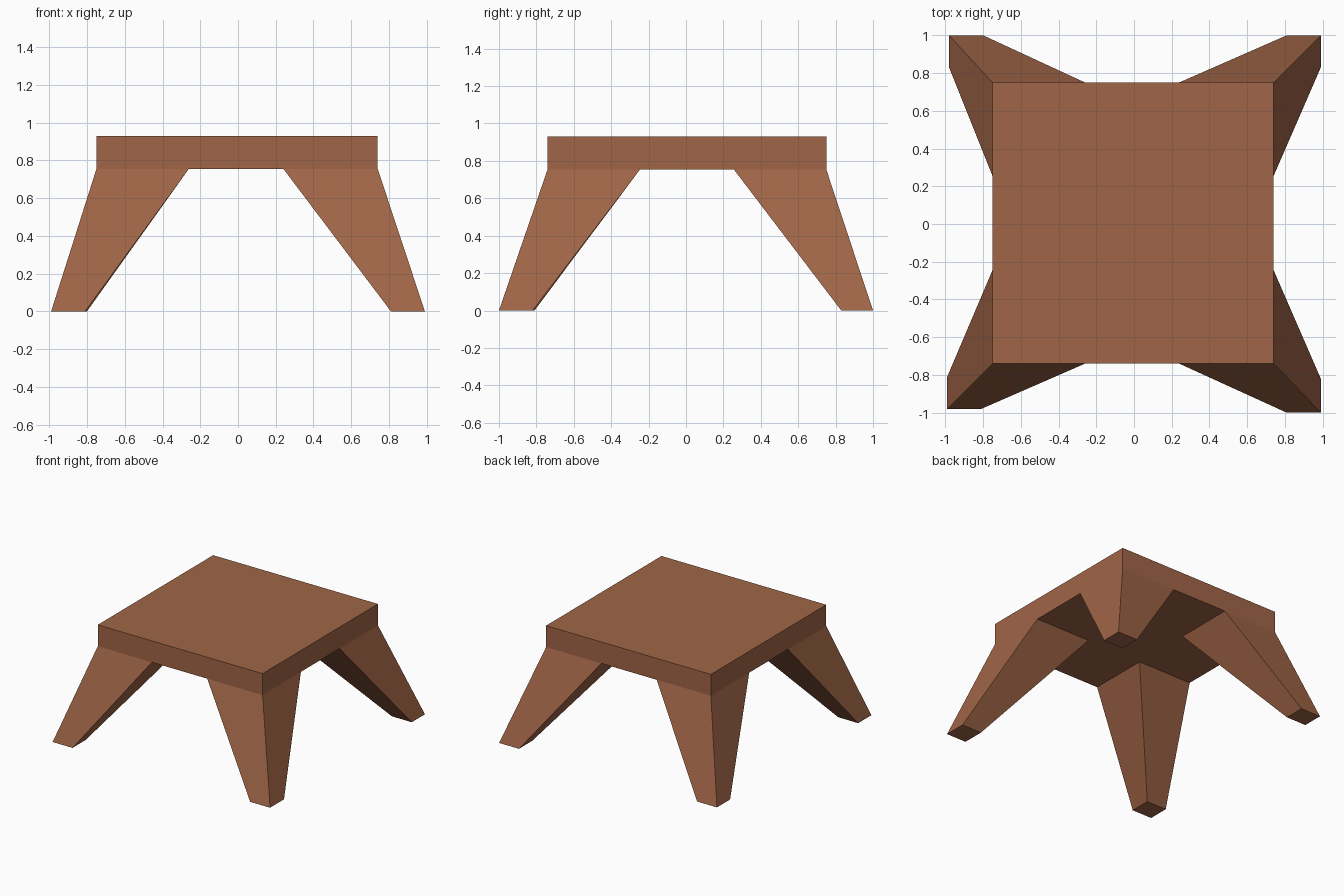
import bpy, bmesh

if "Cube" in bpy.data.objects:
    bpy.data.objects.remove(bpy.data.objects["Cube"])

wood = bpy.data.materials.new("brown wood")
wood.diffuse_color = (0.352, 0.130, 0.063, 1)
wood.use_nodes = True
wood.node_tree.nodes["Principled BSDF"].inputs["Base Color"].default_value = wood.diffuse_color


def tapered_block(name, low, high, z0, z1, cap_top=True):
    """Block between two rectangles, each (x0, x1, y0, y1)."""
    bm = bmesh.new()
    rings = []
    for (x0, x1, y0, y1), z in ((low, z0), (high, z1)):
        rings.append([bm.verts.new((x, y, z))
                      for x, y in ((x0, y0), (x1, y0), (x1, y1), (x0, y1))])
    a, b = rings
    bm.faces.new(a[::-1])
    if cap_top:
        bm.faces.new(b)
    for i in range(4):
        j = (i + 1) % 4
        bm.faces.new((a[i], a[j], b[j], b[i]))
    mesh = bpy.data.meshes.new(name)
    bm.to_mesh(mesh)
    bm.free()
    mesh.materials.append(wood)
    obj = bpy.data.objects.new(name, mesh)
    bpy.context.collection.objects.link(obj)
    return obj


# Square seat slab
X0, X1, Y0, Y1 = -0.75, 0.74, -0.74, 0.75
SEAT_Z, TOP_Z = 0.755, 0.93
tapered_block("seat", (X0, X1, Y0, Y1), (X0, X1, Y0, Y1), SEAT_Z, TOP_Z)

# Splayed legs: foot rectangles differ slightly; tops are the seat corners
feet = {
    "front_left_leg": (-0.99, -0.81, -0.98, -0.81),
    "front_right_leg": (0.81, 0.99, -1.00, -0.82),
    "back_left_leg": (-0.98, -0.80, 0.83, 1.00),
    "back_right_leg": (0.81, 0.99, 0.83, 1.00),
}
for name, foot in feet.items():
    xs = (X0, -0.26) if "left" in name else (0.24, X1)
    ys = (Y0, -0.245) if "front" in name else (0.255, Y1)
    tapered_block(name, foot, xs + ys, 0, SEAT_Z, cap_top=False)
